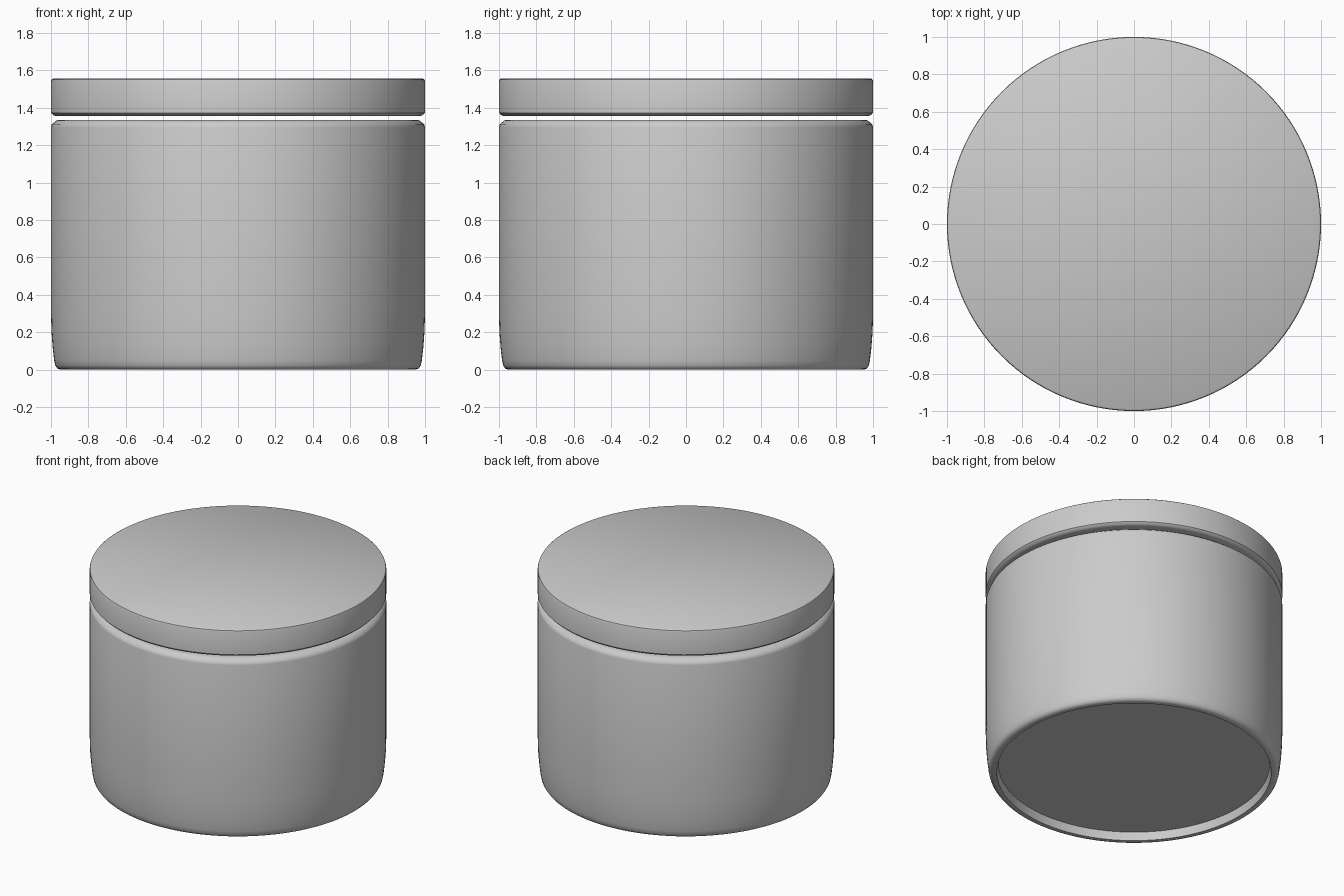
import bpy, bmesh, math
from mathutils import Matrix

cube = bpy.data.objects.get("Cube")
if cube:
    bpy.data.objects.remove(cube, do_unlink=True)

SIDES = 128

# Single flat colour
grey = bpy.data.materials.new("plain grey")
colour = (0.6, 0.6, 0.6, 1.0)
grey.diffuse_color = colour
grey.use_nodes = True
grey.node_tree.nodes["Principled BSDF"].inputs["Base Color"].default_value = colour


def lathe(name, profile):
    """Spin a (radius, height) profile around z; it starts and ends on the axis."""
    bm = bmesh.new()
    verts = [bm.verts.new((r, 0, z)) for r, z in profile]
    edges = [bm.edges.new(pair) for pair in zip(verts, verts[1:])]
    bmesh.ops.spin(bm, geom=verts + edges, cent=(0, 0, 0), axis=(0, 0, 1),
                   angle=math.tau, steps=SIDES, use_merge=True)
    bmesh.ops.remove_doubles(bm, verts=bm.verts, dist=1e-5)
    bmesh.ops.recalc_face_normals(bm, faces=bm.faces)
    mesh = bpy.data.meshes.new(name)
    bm.to_mesh(mesh)
    bm.free()
    mesh.materials.append(grey)
    obj = bpy.data.objects.new(name, mesh)
    bpy.context.collection.objects.link(obj)
    bpy.ops.object.select_all(action='DESELECT')
    obj.select_set(True)
    bpy.context.view_layer.objects.active = obj
    bpy.ops.object.shade_smooth_by_angle(angle=math.radians(35))
    return obj


# Hollow jar: recessed base, rounded foot, straight wall, chamfered rim
lathe("jar_body", [
    (0, 0.06), (0.915, 0.06), (0.925, 0.0),             # recessed base
    (0.95, 0.0), (0.966, 0.006), (0.977, 0.022),        # foot rounding
    (0.983, 0.05), (0.991, 0.12), (0.997, 0.2), (1.0, 0.3),
    (1.0, 1.295), (0.995, 1.312), (0.97, 1.332), (0.96, 1.335),   # rim chamfer
    (0.90, 1.335), (0.89, 1.325),                       # rim and inner wall
    (0.89, 0.16), (0.85, 0.12), (0, 0.12),              # inner floor
])

# Lid: flat disc with softened edges, hovering just above the rim
lathe("lid", [
    (0, 1.355), (0.97, 1.355), (0.988, 1.36), (1.0, 1.373),
    (1.0, 1.542), (0.997, 1.55), (0.988, 1.556), (0, 1.556),
])
